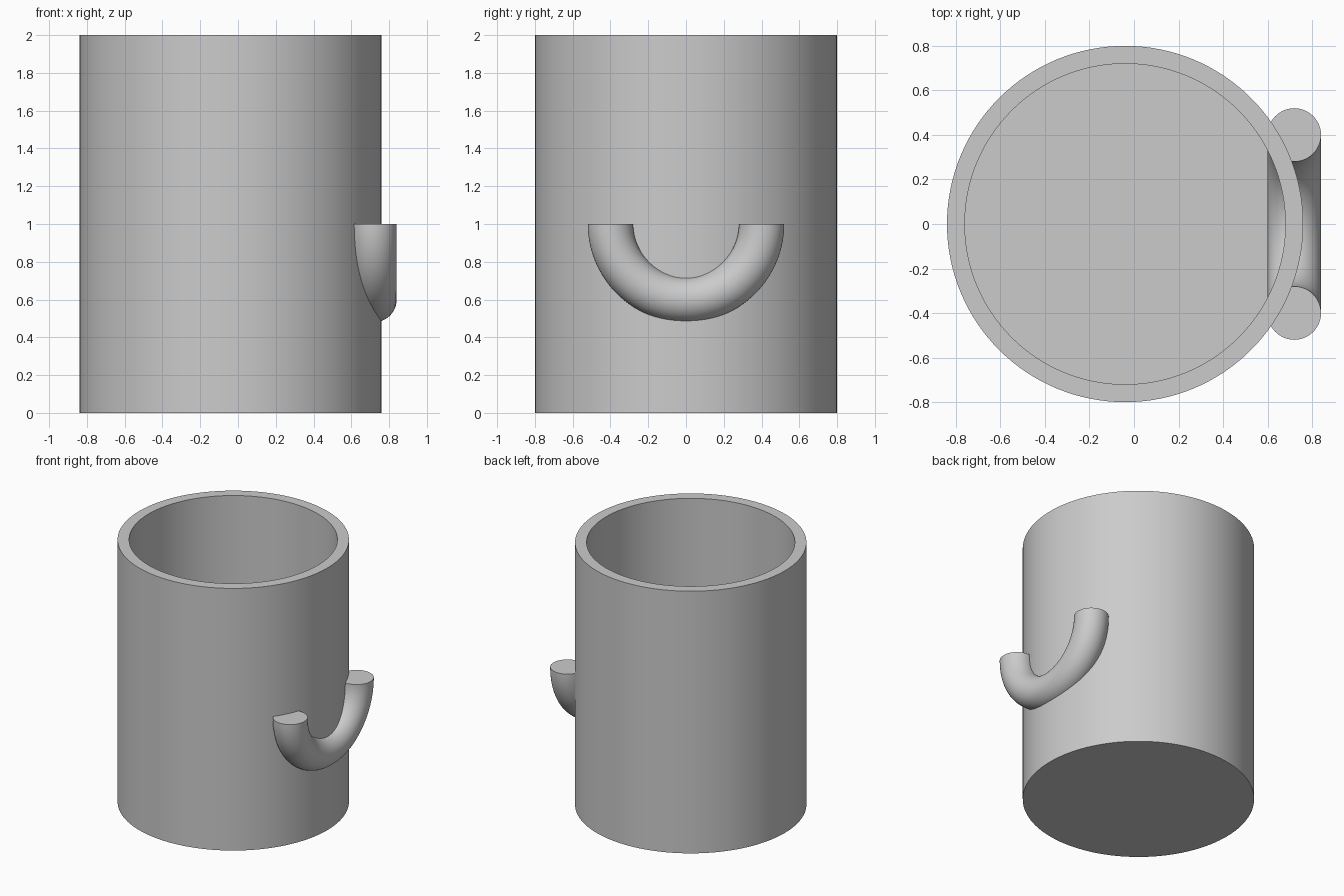
import bpy
import bmesh
import math
from mathutils import Matrix

default_cube = bpy.data.objects.get("Cube")
if default_cube:
    bpy.data.objects.remove(default_cube, do_unlink=True)

# Dimensions
CUP_X = -0.04
OUTER, INNER = 0.8, 0.72
HEIGHT, FLOOR = 2.0, 0.08
HANDLE_X, HANDLE_Z = 0.72, 1.0
LOOP_RADIUS, TUBE_RADIUS = 0.4, 0.12

# Single plain grey
GREY = (0.6, 0.6, 0.6, 1)
grey = bpy.data.materials.new("plain grey")
grey.use_nodes = True
grey.diffuse_color = GREY
grey.node_tree.nodes["Principled BSDF"].inputs["Base Color"].default_value = GREY


def finish(bm, name):
    """Turn a bmesh into a smooth-shaded object with crisp edges."""
    bmesh.ops.recalc_face_normals(bm, faces=bm.faces)
    mesh = bpy.data.meshes.new(name)
    bm.to_mesh(mesh)
    bm.free()
    mesh.materials.append(grey)
    obj = bpy.data.objects.new(name, mesh)
    bpy.context.collection.objects.link(obj)
    bpy.ops.object.select_all(action="DESELECT")
    obj.select_set(True)
    bpy.context.view_layer.objects.active = obj
    bpy.ops.object.shade_smooth_by_angle(angle=math.radians(30))
    return obj


# Cup body: wall and floor profile turned around the vertical axis
bm = bmesh.new()
profile = [(0, 0), (OUTER, 0), (OUTER, HEIGHT), (INNER, HEIGHT), (INNER, FLOOR), (0, FLOOR)]
verts = [bm.verts.new((r, 0, z)) for r, z in profile]
edges = [bm.edges.new(pair) for pair in zip(verts, verts[1:])]
bmesh.ops.spin(bm, geom=verts + edges, cent=(0, 0, 0), axis=(0, 0, 1),
               angle=math.tau, steps=128, use_duplicate=False)
bmesh.ops.remove_doubles(bm, verts=bm.verts, dist=0.0001)
bmesh.ops.translate(bm, verts=bm.verts, vec=(CUP_X, 0, 0))
finish(bm, "cup_body")

# Handle: round section swept through a half circle, open side up
bm = bmesh.new()
bmesh.ops.create_circle(bm, segments=48, radius=TUBE_RADIUS,
                        matrix=Matrix.Translation((HANDLE_X, LOOP_RADIUS, HANDLE_Z)))
bmesh.ops.spin(bm, geom=bm.verts[:] + bm.edges[:], cent=(HANDLE_X, 0, HANDLE_Z),
               axis=(-1, 0, 0), angle=math.pi, steps=64, use_duplicate=False)
# Flat end caps
bmesh.ops.holes_fill(bm, edges=[e for e in bm.edges if e.is_boundary], sides=0)
finish(bm, "handle")
